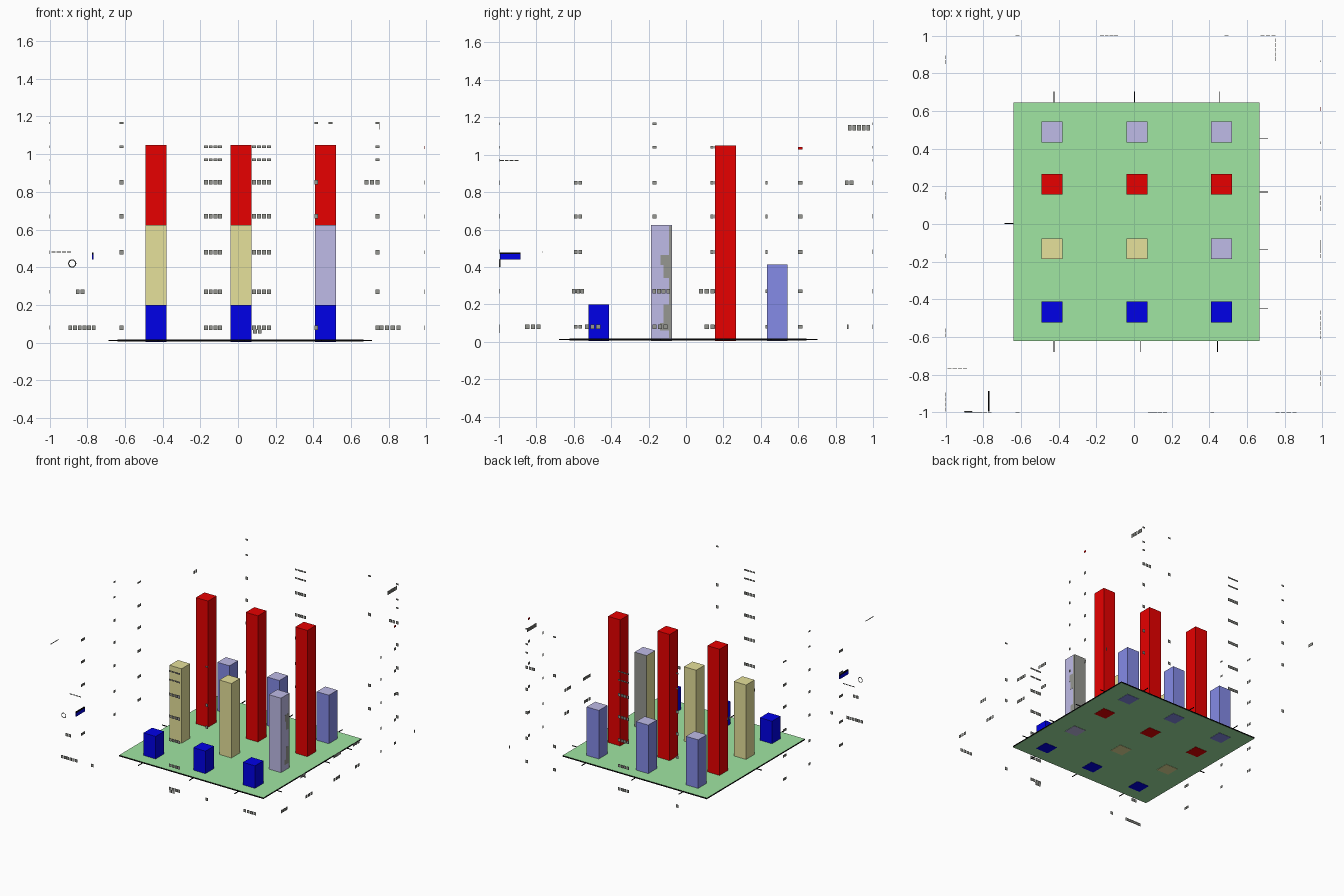
import bpy, bmesh, math

if "Cube" in bpy.data.objects:
    bpy.data.objects.remove(bpy.data.objects["Cube"])


def mat(name, r, g, b):
    lin = lambda c: (c / 255 / 12.92) if c < 10 else ((c / 255 + 0.055) / 1.055) ** 2.4
    m = bpy.data.materials.new(name)
    m.diffuse_color = (lin(r), lin(g), lin(b), 1)
    m.use_nodes = True
    m.node_tree.nodes["Principled BSDF"].inputs["Base Color"].default_value = m.diffuse_color
    return m


GREEN = mat("pale green", 160, 230, 162)
BLACK = mat("black", 3, 3, 3)
BLUE = mat("strong blue", 0, 0, 246)
TAN = mat("tan", 230, 225, 155)
RED = mat("strong red", 238, 0, 0)
LAV = mat("lavender", 192, 188, 232)
PERI = mat("periwinkle", 137, 143, 238)
GREY = mat("neutral grey", 150, 151, 145)


def add_box(bm, x0, x1, y0, y1, z0, z1):
    v = [bm.verts.new((x, y, z)) for x in (x0, x1) for y in (y0, y1) for z in (z0, z1)]
    for f in ((0, 1, 3, 2), (4, 6, 7, 5), (0, 4, 5, 1), (2, 3, 7, 6), (0, 2, 6, 4), (1, 5, 7, 3)):
        bm.faces.new([v[i] for i in f])


def finish(name, bm, mats, rule=None):
    bmesh.ops.recalc_face_normals(bm, faces=bm.faces)
    bm.normal_update()
    if rule:
        for f in bm.faces:
            f.material_index = rule(f.normal)
    me = bpy.data.meshes.new(name)
    bm.to_mesh(me)
    bm.free()
    for m in mats:
        me.materials.append(m)
    ob = bpy.data.objects.new(name, me)
    bpy.context.collection.objects.link(ob)
    return ob


def box(name, dims, mats, rule=None):
    bm = bmesh.new()
    add_box(bm, *dims)
    return finish(name, bm, mats, rule)


# thin base plate with a black rim
box("base_plate", (-0.64, 0.665, -0.622, 0.645, 0.006, 0.016), [GREEN, BLACK],
    lambda n: 0 if abs(n.z) > 0.5 else 1)

# axis ticks round the plate
bm = bmesh.new()
for x in (-0.425, 0.003, 0.453):
    add_box(bm, x - 0.002, x + 0.002, 0.645, 0.702, 0.008, 0.014)
for x in (-0.425, 0.033, 0.443):
    add_box(bm, x - 0.002, x + 0.002, -0.68, -0.622, 0.008, 0.014)
for y in (0.455, 0.17, -0.137, -0.45):
    add_box(bm, 0.665, 0.712, y - 0.002, y + 0.002, 0.008, 0.014)
add_box(bm, -0.688, -0.64, 0, 0.005, 0.008, 0.014)
finish("axis_ticks", bm, [BLACK])

# bars: row centre, height, materials, colour rule
H = 0.055
rows = [("blue", -0.467, 0.2, [BLUE], None),
        ("tan", -0.131, 0.625, [TAN], None),
        ("red", 0.211, 1.048, [RED], None),
        ("violet", 0.488, 0.413, [LAV, PERI], lambda n: 0 if n.z > 0.5 else 1)]
for rname, y, h, mats, rule in rows:
    for i, x in enumerate((-0.435, 0.016, 0.464)):
        m, r = mats, rule
        if rname == "tan" and i == 2:   # the odd bar has differently coloured sides
            m = [LAV, TAN, GREY]
            r = lambda n: 1 if n.x < -0.5 else 2 if n.y > 0.5 else 0
        box(f"{rname}_bar_{i + 1}", (x - H, x + H, y - H, y + H, 0.004, h), m, r)

# grey patches on the odd bar's right side
bm = bmesh.new()
for y0, z0, z1 in ((-0.09, 0.02, 0.62), (-0.135, 0.41, 0.465), (-0.12, 0.34, 0.41),
                   (-0.12, 0.1, 0.2), (-0.14, 0.06, 0.1)):
    add_box(bm, 0.518, 0.5205, y0, -0.077, z0, z1)
finish("grey_side_patches", bm, [GREY])


# floating marks on the four walls: rows of little plates
T = 0.0015


def marks(bm, wall, pos, a0, a1, z, h=0.024):
    n = max(1, round((a1 - a0) / 0.027))
    step = (a1 - a0) / n
    for k in range(n):
        s, e = a0 + k * step, a0 + k * step + min(step * 0.8, 0.022)
        if wall == "y":
            add_box(bm, s, e, pos - T, pos + T, z - h / 2, z + h / 2)
        else:
            add_box(bm, pos - T, pos + T, s, e, z - h / 2, z + h / 2)


levels = (0.08, 0.27, 0.48, 0.67, 0.85, 0.97, 1.04, 1.165)
back, front = bmesh.new(), bmesh.new()
for z in levels:
    small = 0.012 if z > 0.9 else 0.024
    if z < 1.1:
        marks(back, "y", 0.998, -0.18, -0.08, z, small)
        marks(front, "y", -0.998, 0.075, 0.18, z, small)
    if z not in (0.27, 0.97):
        marks(back, "y", 0.998, -0.63, -0.59, z, small)
    marks(back, "y", 0.998, 0.73, 0.77, z, small)
    if z in (0.08, 0.27, 0.85, 1.165):
        marks(back, "y", 0.998, 0.48, 0.52, z, small)
    if z in (0.08, 0.67, 0.85, 1.165):
        marks(front, "y", -0.998, 0.405, 0.43, z, small)
marks(back, "y", 0.998, 0.67, 0.73, 0.85)
finish("back_wall_marks", back, [GREY])

for a, b, z in ((-0.9, -0.75, 0.08), (-0.86, -0.81, 0.27), (0.08, 0.13, 0.06),
                (0.75, 0.87, 0.08), (-0.63, -0.59, 0.08)):
    marks(front, "y", -0.998, a, b, z)
marks(front, "x", 0.75, 0.865, 0.99, 1.145, 0.03)     # high corner mark
marks(front, "y", -0.765, -0.99, -0.88, 0.48, 0.006)  # dotted line
finish("front_and_corner_marks", front, [GREY])

left, right = bmesh.new(), bmesh.new()
for z in levels:
    if z == 0.97:
        continue
    small = 0.012 if z > 0.9 else 0.02
    for a, b in ((-0.18, -0.14), (0.13, 0.175)):
        if z < 1.1 or a < 0:
            marks(left, "x", -0.998, a, b, z, small)
    if z < 1.0:
        marks(right, "x", 0.992, 0.425, 0.44, z, small)
        marks(right, "x", 0.992, 0.6, 0.64, z, small)
    if z < 0.9:
        marks(left, "x", -0.998, -0.6, -0.55, z, small)
marks(left, "x", -0.998, 0.85, 0.9, 0.85)
marks(left, "x", -0.998, -0.995, -0.89, 0.97, 0.005)
finish("left_wall_marks", left, [GREY])

for a, b in ((-0.86, -0.77), (-0.54, -0.45), (-0.18, -0.09), (0.1, 0.16), (0.86, 0.87)):
    marks(right, "x", 0.992, a, b, 0.08)
for a, b in ((-0.61, -0.54), (-0.18, -0.08), (0.07, 0.16)):
    marks(right, "x", 0.992, a, b, 0.27)
finish("right_wall_marks", right, [GREY])
bm = bmesh.new()
marks(bm, "x", 0.992, 0.6, 0.64, 1.035, 0.015)
finish("red_right_marks", bm, [RED])

# small floating ring
bpy.ops.mesh.primitive_torus_add(major_segments=16, minor_segments=4, major_radius=0.019,
                                 minor_radius=0.003, location=(-0.88, -0.996, 0.42),
                                 rotation=(math.pi / 2, 0, 0))
ring = bpy.context.object
ring.name = "floating_ring"
ring.data.materials.append(GREY)

# blue key swatch with a black top edge
box("key_swatch", (-0.774, -0.766, -0.995, -0.885, 0.44, 0.468), [BLUE])
box("key_swatch_edge", (-0.774, -0.766, -0.995, -0.885, 0.468, 0.478), [BLACK])
